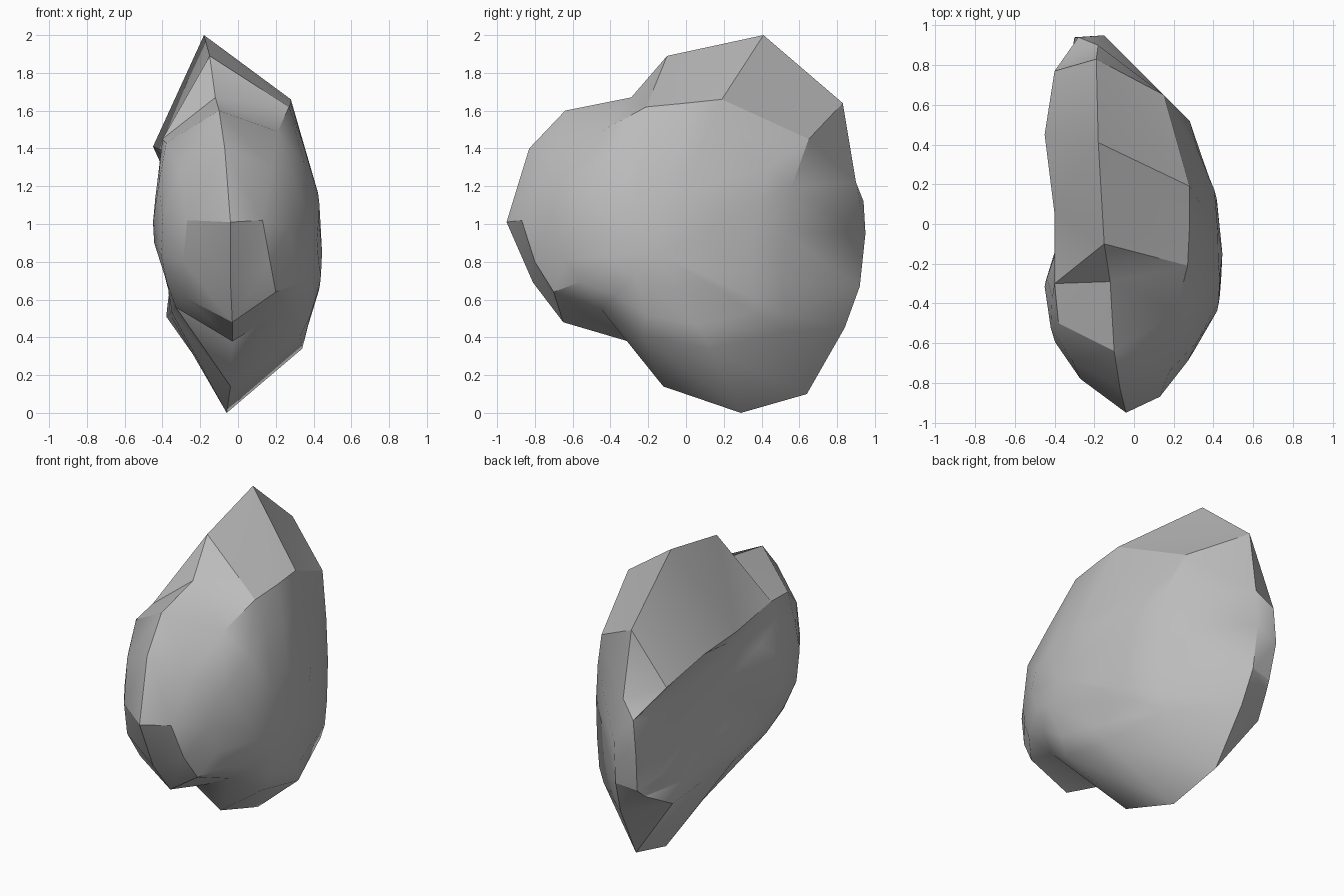
import bpy
import bmesh
import math
from mathutils import Vector

default_cube = bpy.data.objects.get("Cube")
if default_cube:
    bpy.data.objects.remove(default_cube, do_unlink=True)


def grey_stone_material():
    material = bpy.data.materials.new("grey_stone")
    colour = (.5, .5, .5, 1)
    material.use_nodes = True
    material.diffuse_color = colour
    shader = next(node for node in material.node_tree.nodes if node.type == "BSDF_PRINCIPLED")
    shader.inputs["Base Color"].default_value = colour
    shader.inputs["Roughness"].default_value = .9
    return material


def add_ring(bm, points):
    return [bm.verts.new(point) for point in points]


def bridge(bm, inner, outer):
    """Join two closed loops with triangles, mirroring the diagonal below the middle."""
    count = len(inner)
    for i in range(count):
        j = (i + 1) % count
        a, b, c, d = inner[i], inner[j], outer[j], outer[i]
        if i > count // 2:
            triangles = ((a, b, d), (b, c, d))
        else:
            triangles = ((a, b, c), (a, c, d))
        for triangle in triangles:
            bm.faces.new(triangle)


def cap(bm, ring, centre):
    pole = bm.verts.new(centre)
    for i, vert in enumerate(ring):
        bm.faces.new((vert, ring[(i + 1) % len(ring)], pole))


def shrink(points, centre, amount, depth_rule, blend):
    """Pull a loop towards a centre and blend its depth towards a rule."""
    result = []
    for point in points:
        moved = Vector(point).lerp(Vector(centre), amount)
        moved.x = point[0] + (depth_rule(moved) - point[0]) * blend
        result.append(moved)
    return result


# Outer ridge of the boulder, from the front tip over the top to the base
ridge = [
    (-.04, -.95, 1.01), (-.07, -.83, 1.4), (-.1, -.64, 1.6), (-.12, -.29, 1.67),
    (-.15, -.1, 1.89), (-.18, .41, 2), (-.19, .83, 1.64), (-.18, .9, 1.22),
    (-.15, .95, .95), (-.14, .92, .67), (-.12, .84, .45), (-.09, .64, .1),
    (-.06, .29, 0), (-.04, -.12, .14), (-.03, -.31, .38), (-.03, -.65, .48),
    (-.04, -.81, .69),
]
# Break line around the hollow side
hollow_edge = [
    (-.27, -.78, 1.02), (-.31, -.69, 1.27), (-.38, -.5, 1.43), (-.4, -.3, 1.45),
    (-.4, .05, 1.39), (-.45, .45, 1.41), (-.4, .77, 1.3), (-.28, .94, 1.12),
    (-.3, .94, .89), (-.28, .9, .65), (-.3, .85, .6), (-.38, .68, .51),
    (-.36, .36, .52), (-.35, 0, .53), (-.33, -.35, .56), (-.28, -.6, .61),
    (-.29, -.72, .8),
]
# Break line around the domed side
dome_edge = [
    (.13, -.87, 1.02), (.18, -.74, 1.3), (.21, -.45, 1.49), (.27, -.21, 1.62),
    (.28, 0, 1.64), (.28, .19, 1.66), (.15, .65, 1.45), (.24, .56, 1.2),
    (.28, .52, .95), (.28, .51, .7), (.25, .53, .52), (.22, .53, .43),
    (.34, .13, .34), (.33, -.23, .41), (.25, -.45, .55), (.2, -.7, .64),
    (.17, -.8, .8),
]


def hollow_depth(point):
    """A shallow valley towards the back, bulging at the front."""
    valley = -.31 - .15 * abs(point.z - 1)
    front = -.45 + .3 * max(0, -.42 - point.y) + .4 * max(0, abs(point.z - 1.05) - .2)
    bulge = min(1, max(0, -point.y / .3))
    return valley + (front - valley) * bulge


def dome_depth(point):
    """Squarish half dome, fuller towards the back and the top."""
    along, up = point.y + .2, point.z - .85
    u = along / (.92 if along > 0 else .7)
    v = up / (1.03 if up > 0 else .775)
    return .445 * math.sqrt(max(0, 1 - math.hypot(u * u, v * v)))


hollow_centre = (-.31, .15, 1)
dome_centre = (.445, -.15, .85)

# Boulder: loops from the hollow side, across the ridge, to the domed side
bm = bmesh.new()
loops = [
    shrink(hollow_edge, hollow_centre, .5, hollow_depth, 1),
    shrink(hollow_edge, hollow_centre, .2, hollow_depth, 1),
    hollow_edge,
    ridge,
    dome_edge,
    shrink(dome_edge, dome_centre, .25, dome_depth, .75),
    shrink(dome_edge, dome_centre, .6, dome_depth, 1),
]
rings = [add_ring(bm, loop) for loop in loops]
middle = loops.index(ridge)
for i in range(len(rings) - 1):
    # Diagonals mirror about the ridge
    if i < middle:
        bridge(bm, rings[i], rings[i + 1])
    else:
        bridge(bm, rings[i + 1], rings[i])
cap(bm, rings[0], hollow_centre)
cap(bm, rings[-1], dome_centre)
bmesh.ops.recalc_face_normals(bm, faces=bm.faces)

mesh = bpy.data.meshes.new("boulder")
bm.to_mesh(mesh)
bm.free()
boulder = bpy.data.objects.new("boulder", mesh)
bpy.context.collection.objects.link(boulder)
mesh.materials.append(grey_stone_material())

# Smooth worn faces, keep the broken edges crisp
bpy.ops.object.select_all(action="DESELECT")
boulder.select_set(True)
bpy.context.view_layer.objects.active = boulder
bpy.ops.object.shade_smooth_by_angle(angle=math.radians(30))
